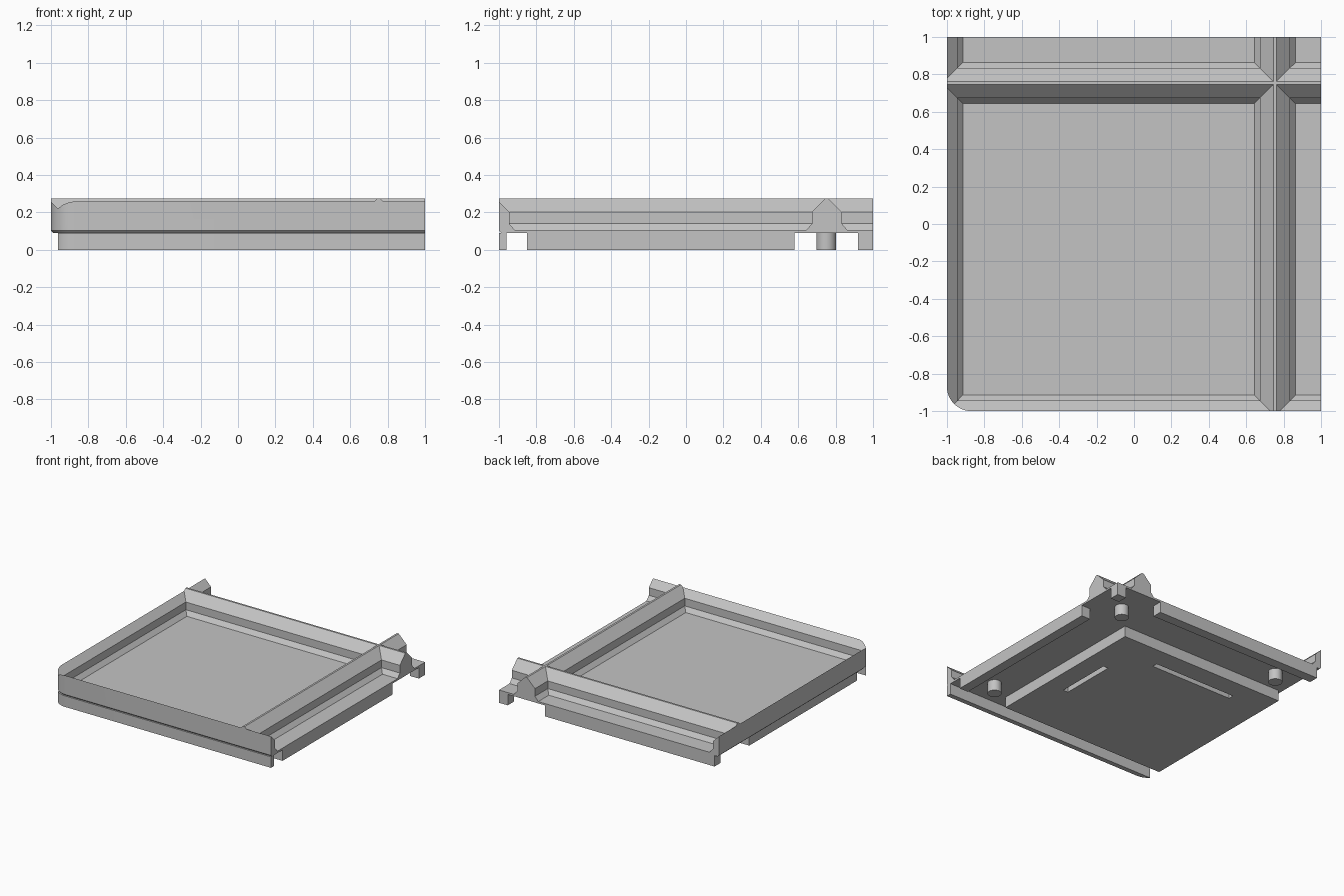
import bpy, bmesh, math

cube = bpy.data.objects.get("Cube")
if cube:
    bpy.data.objects.remove(cube, do_unlink=True)

grey = bpy.data.materials.new("plain_grey")
grey.use_nodes = True
colour = (0.55, 0.55, 0.55, 1)
grey.diffuse_color = colour
grey.node_tree.nodes["Principled BSDF"].inputs["Base Color"].default_value = colour


def loft(name, rings):
    """Solid through matching rings of points, capped at both ends."""
    bm = bmesh.new()
    loops = [[bm.verts.new(p) for p in ring] for ring in rings]
    n = len(loops[0])
    for a, b in zip(loops, loops[1:]):
        for i in range(n):
            j = (i + 1) % n
            bm.faces.new((a[i], a[j], b[j], b[i]))
    bm.faces.new(loops[0][::-1])
    bm.faces.new(loops[-1])
    bmesh.ops.recalc_face_normals(bm, faces=bm.faces)
    mesh = bpy.data.meshes.new(name)
    bm.to_mesh(mesh)
    bm.free()
    mesh.materials.append(grey)
    obj = bpy.data.objects.new(name, mesh)
    bpy.context.collection.objects.link(obj)
    return obj


def box(name, x0, x1, y0, y1, z0, z1):
    return loft(name, [[(x0, y0, z), (x1, y0, z), (x1, y1, z), (x0, y1, z)]
                       for z in (z0, z1)])


def combine(target, other, operation):
    """Apply a boolean and remove the second object."""
    mod = target.modifiers.new("combine", 'BOOLEAN')
    mod.operation, mod.solver, mod.object = operation, 'EXACT', other
    graph = bpy.context.evaluated_depsgraph_get()
    mesh = bpy.data.meshes.new_from_object(target.evaluated_get(graph))
    target.modifiers.clear()
    target.data = mesh
    bpy.data.objects.remove(other, do_unlink=True)


def outline(inset, z):
    """Square footprint with one rounded corner."""
    centre, radius = -0.87, 0.13 - inset
    pts = [(1, 1), (-1 + inset, 1)]
    for i in range(13):
        a = math.pi + math.pi / 2 * i / 12
        pts.append((centre + radius * math.cos(a), centre + radius * math.sin(a)))
    pts.append((1, -1 + inset))
    return [(x, y, z) for x, y in pts]


def ridge(name, centre, along_x):
    """Divider wall with a peaked top and sloped foot."""
    half = [(0.11, 0.097), (0.11, 0.105), (0.08, 0.14), (0.08, 0.203), (0.008, 0.275)]
    profile = half + [(-w, z) for w, z in reversed(half)]
    rings = []
    for end in (-1.2, 1.2):
        rings.append([(end, centre + w, z) if along_x else (centre + w, end, z)
                      for w, z in profile])
    return loft(name, rings)


# Tray: floor and four crossing walls, trimmed to the footprint
tray = box("tray", -1.3, 1.3, -1.3, 1.3, 0.05, 0.105)
for centre in (-1.025, 0.753):
    for along_x in (True, False):
        combine(tray, ridge("wall", centre, along_x), 'UNION')
trim = loft("trim", [outline(0.012, 0.09), outline(0, 0.102), outline(0, 0.5)])
combine(tray, trim, 'INTERSECT')

# Raised block underneath, with two slots
block = box("bottom_block", -0.96, 0.55, -0.85, 0.55, 0, 0.09)
combine(block, box("slot", 0.34, 0.385, -0.37, 0.1, -0.1, 0.05), 'DIFFERENCE')
combine(block, box("slot", -0.65, 0.1, 0.34, 0.385, -0.1, 0.05), 'DIFFERENCE')

# Rims below the outer edges and the corner post
front_rim = box("front_rim", -1.2, 1.2, -1.2, -0.96, -0.1, 0.2)
combine(front_rim, loft("trim", [outline(0, 0), outline(0, 0.09)]), 'INTERSECT')
left_rim = box("left_rim", 0.92, 1, -0.85, 0.58, 0, 0.09)
back_rim = box("back_rim", -0.96, 0.58, 0.92, 1, 0, 0.09)
post = box("corner_post", 0.92, 1, 0.92, 1, 0, 0.09)

# Locating pegs
pegs = []
for x, y in ((0.75, 0.75), (0.75, -0.74), (-0.76, 0.75)):
    rings = [[(x + 0.053 * math.cos(i * math.tau / 32),
               y + 0.053 * math.sin(i * math.tau / 32), z) for i in range(32)]
             for z in (0, 0.095)]
    pegs.append(loft("peg", rings))

# Smooth the rounded parts, keep edges sharp
bpy.ops.object.select_all(action='DESELECT')
for obj in [tray, front_rim] + pegs:
    obj.select_set(True)
bpy.context.view_layer.objects.active = tray
bpy.ops.object.shade_smooth_by_angle(angle=math.radians(25))
